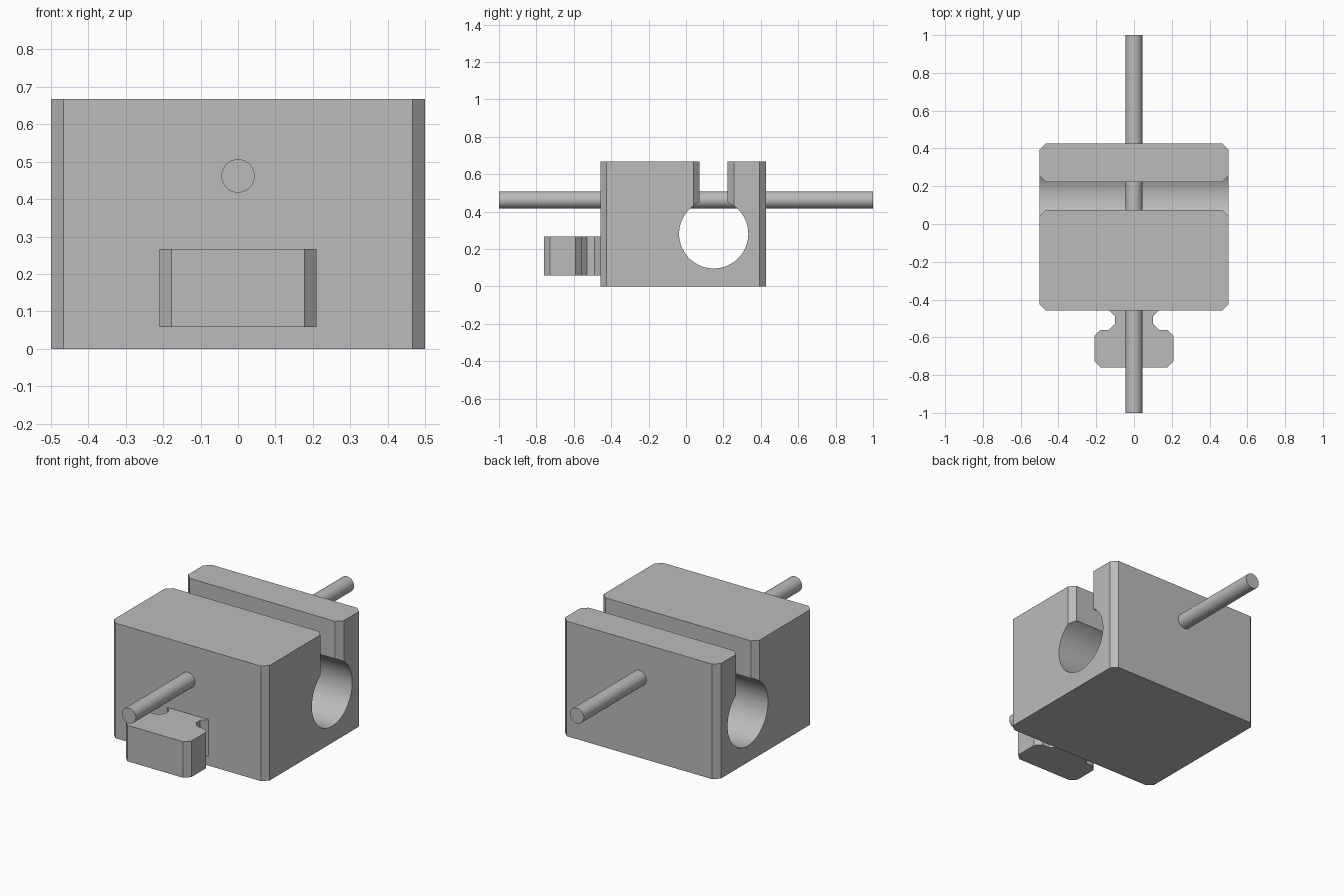
import bpy, bmesh, math
from mathutils import Matrix

start_cube = bpy.data.objects.get("Cube")
if start_cube:
    bpy.data.objects.remove(start_cube, do_unlink=True)

GREY = (0.5, 0.5, 0.5, 1.0)
mat = bpy.data.materials.new("plain_grey")
mat.use_nodes = True
mat.diffuse_color = GREY
mat.node_tree.nodes["Principled BSDF"].inputs["Base Color"].default_value = GREY


def add_object(name, bm):
    bmesh.ops.recalc_face_normals(bm, faces=bm.faces)
    mesh = bpy.data.meshes.new(name)
    bm.to_mesh(mesh)
    bm.free()
    mesh.materials.append(mat)
    obj = bpy.data.objects.new(name, mesh)
    bpy.context.collection.objects.link(obj)
    return obj


def prism(name, half_outline, z0, z1):
    """Extrude a plan outline, given for its +x half and mirrored to -x."""
    outline = half_outline + [(-x, y) for x, y in reversed(half_outline)]
    bm = bmesh.new()
    face = bm.faces.new([bm.verts.new((x, y, z0)) for x, y in outline])
    grown = bmesh.ops.extrude_face_region(bm, geom=[face])["geom"]
    top = [v for v in grown if isinstance(v, bmesh.types.BMVert)]
    bmesh.ops.translate(bm, verts=top, vec=(0, 0, z1 - z0))
    return add_object(name, bm)


def cylinder(name, radius, length, axis, centre, sides):
    bm = bmesh.new()
    turn = Matrix.Rotation(math.pi / 2, 4, "Y" if axis == "X" else "X")
    bmesh.ops.create_cone(bm, cap_ends=True, segments=sides, radius1=radius,
                          radius2=radius, depth=length,
                          matrix=Matrix.Translation(centre) @ turn)
    return add_object(name, bm)


def select_only(obj):
    bpy.ops.object.select_all(action="DESELECT")
    obj.select_set(True)
    bpy.context.view_layer.objects.active = obj


def cut(obj, cutter):
    mod = obj.modifiers.new("cut", "BOOLEAN")
    mod.operation = "DIFFERENCE"
    mod.solver = "EXACT"
    mod.object = cutter
    select_only(obj)
    bpy.ops.object.modifier_apply(modifier=mod.name)
    bpy.data.objects.remove(cutter, do_unlink=True)


# Main block with chamfered upright corners
W, FRONT, BACK, HEIGHT, C = 0.5, -0.457, 0.427, 0.667, 0.033
block = prism("clamp_block", [(W - C, FRONT), (W, FRONT + C),
                              (W, BACK - C), (W - C, BACK)], 0, HEIGHT)

# Cross bore and the slot above it, flared at both ends
BORE_Y, BORE_Z, SLOT = 0.148, 0.281, 0.075
cut(block, cylinder("bore_cutter", 0.185, 1.4, "X", (0, BORE_Y, BORE_Z), 96))
FLARE = SLOT + 2 * C
cut(block, prism("slot_cutter", [
    (W - C, BORE_Y - SLOT), (W + C, BORE_Y - FLARE),
    (W + C, BORE_Y + FLARE), (W - C, BORE_Y + SLOT)], 0.36, HEIGHT + 0.1))

# Rod running through the block from front to back
rod = cylinder("through_rod", 0.0445, 2.0, "Y", (0, 0, 0.462), 64)

# Front lug: chamfered head on a waisted neck
lug = prism("front_lug", [
    (0.178, -0.759), (0.21, -0.727), (0.21, -0.592), (0.178, -0.56),
    (0.132, -0.56), (0.1, -0.528), (0.1, -0.489), (0.132, FRONT)],
    0.058, 0.267)

for part in (block, rod, lug):
    select_only(part)
    bpy.ops.object.shade_smooth_by_angle(angle=math.radians(25))
